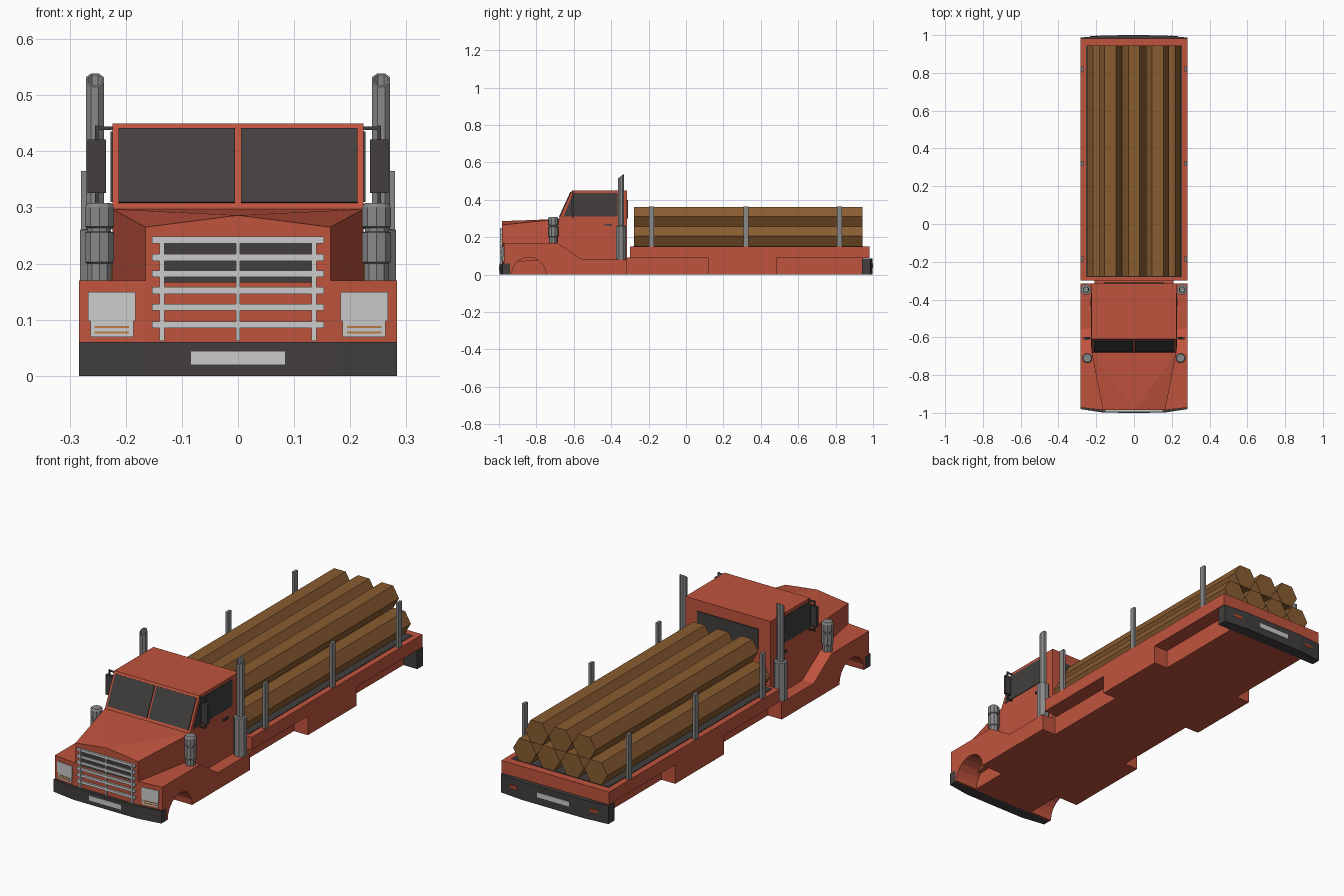
import bpy, bmesh, math
from mathutils import Vector

if "Cube" in bpy.data.objects:
    bpy.data.objects.remove(bpy.data.objects["Cube"])


def material(name, rgb):
    m = bpy.data.materials.new(name)
    m.diffuse_color = (*rgb, 1)
    m.use_nodes = True
    m.node_tree.nodes["Principled BSDF"].inputs["Base Color"].default_value = m.diffuse_color
    return m


RED = material("red paint", (0.53, 0.088, 0.048))
DARK = material("dark grey", (0.054, 0.049, 0.048))
BROWN = material("log brown", (0.25, 0.107, 0.030))
LIGHT = material("light grey", (0.60, 0.60, 0.60))
STEEL = material("steel grey", (0.25, 0.25, 0.25))
ORANGE = material("orange", (0.50, 0.21, 0.05))
LAMP = material("lamp red", (0.45, 0.06, 0.02))


def finish(bm, name, mat, mirror=False):
    bmesh.ops.recalc_face_normals(bm, faces=bm.faces)
    me = bpy.data.meshes.new(name)
    bm.to_mesh(me)
    bm.free()
    me.materials.append(mat)
    ob = bpy.data.objects.new(name, me)
    bpy.context.collection.objects.link(ob)
    if mirror:
        ob.modifiers.new("mirror", 'MIRROR').use_mirror_merge = False
    return ob


def prism(name, pts, vec, mat, mirror=False):
    """Planar outline in 3D, pushed along vec."""
    bm = bmesh.new()
    a = [bm.verts.new(p) for p in pts]
    b = [bm.verts.new(Vector(p) + Vector(vec)) for p in pts]
    bm.faces.new(a)
    bm.faces.new(b[::-1])
    for i in range(len(a)):
        j = (i + 1) % len(a)
        bm.faces.new((a[i], b[i], b[j], a[j]))
    return finish(bm, name, mat, mirror)


def side_prism(name, x0, x1, yz, mat, mirror=False):
    return prism(name, [(x0, y, z) for y, z in yz], (x1 - x0, 0, 0), mat, mirror)


def box(name, x, y, z, mat, mirror=False):
    pts = [(x[0], y[0], z[0]), (x[1], y[0], z[0]), (x[1], y[1], z[0]), (x[0], y[1], z[0])]
    return prism(name, pts, (0, 0, z[1] - z[0]), mat, mirror)


def lathe(name, x, y, prof, mat, sides=8, slant=0):
    """Turned part from (radius, z) points; slant tips the highest points back."""
    bm = bmesh.new()
    top = max(z for _, z in prof)
    rings = []
    for r, z in prof:
        ring = []
        for k in range(sides):
            t = 2 * math.pi * (k + 0.5) / sides
            dy = r * math.sin(t)
            ring.append(bm.verts.new((x + r * math.cos(t), y + dy, z + (slant * dy if z == top else 0))))
        rings.append(ring)
    for a, b in zip(rings, rings[1:]):
        for k in range(sides):
            j = (k + 1) % sides
            bm.faces.new((a[k], a[j], b[j], b[k]))
    bm.faces.new(rings[0][::-1])
    bm.faces.new(rings[-1])
    return finish(bm, name, mat, True)


W = 0.283     # half width of truck
HX = 0.165    # half width of nose
CX = 0.224    # half width of cab

# Lower front body: middle block and fenders with wheel arches
side_prism("front_body_core", -HX, HX, [(-.94, 0), (-.94, .06), (-.985, .06), (-.985, .17), (-.69, .17),
           (-.555, .08), (-.315, .08), (-.315, 0)], RED)
arch = [(-.84 + .092 * math.cos(math.pi * i / 10), .092 * math.sin(math.pi * i / 10)) for i in range(11)]
fender = side_prism("fender", HX, W, [(-.94, 0), (-.94, .06), (-.985, .06), (-.985, .17), (-.69, .17),
                    (-.555, .08), (-.315, .08), (-.315, 0)] + arch, RED, True)
for v in fender.data.vertices:      # nose sweeps back at the corners
    if v.co.y < -.97 and v.co.x > .2:
        v.co.y = -.972

# Hood, faceted hull widening to the cab
bm = bmesh.new()
for p in [(0, -.985, .286), (HX, -.985, .265), (HX, -.985, .062), (CX, -.68, .297), (CX, -.68, .085)]:
    for s in ((1, -1) if p[0] else (1,)):
        bm.verts.new((p[0] * s, p[1], p[2]))
bmesh.ops.convex_hull(bm, input=bm.verts)
finish(bm, "hood", RED)

# Cab with windows and door handles
side_prism("cab", -CX, CX, [(-.68, .08), (-.68, .297), (-.61, .45), (-.315, .45), (-.315, .08)], RED)


def slope_y(z):
    return -.68 + (z - .297) * .07 / .153


prism("windshield_pane", [(x, slope_y(z), z) for x, z in ((.005, .308), (.213, .308), (.213, .44), (.005, .44))],
      (0, -.004, .002), DARK, True)
side_prism("side_window", CX - .003, CX + .003, [(-.655, .31), (-.602, .435), (-.365, .435), (-.365, .31)], DARK, True)
box("rear_window", (-.16, .16), (-.318, -.311), (.30, .398), DARK)
box("door_handle", (CX - .002, CX + .006), (-.435, -.395), (.262, .271), DARK, True)

# Side mirrors on a bracket
box("mirror", (.235, .268), (-.612, -.598), (.326, .421), DARK, True)
box("mirror_post", (.249, .255), (-.608, -.602), (.30, .446), DARK, True)
for z in (.303, .441):
    box("mirror_arm", (CX - .01, .255), (-.608, -.602), (z - .003, z + .003), DARK, True)

# Grille: dark opening, bars and uprights
box("grille_opening", (-.132, .132), (-.988, -.98), (.166, .242), DARK)
for z in (.242, .211, .182, .152, .122, .091):
    box("grille_bar", (-.153, .153), (-.994, -.98), (z - .006, z + .006), LIGHT)
box("grille_upright", (.131, .140), (-.995, -.98), (.062, .248), LIGHT, True)
box("grille_centre_upright", (-.004, .004), (-.995, -.98), (.062, .248), LIGHT)


def nose_plate(name, x, z, out, mat):
    """Plate following the swept fender front."""
    fy = lambda x: -.985 + (x - HX) * .013 / (W - HX)
    prism(name, [(a, fy(a) + .003, b) for a, b in
          ((x[0], z[0]), (x[1], z[0]), (x[1], z[1]), (x[0], z[1]))], (0, -.003 - out, 0), mat, True)


# Headlights with orange turn signals
nose_plate("headlight", (.183, .267), (.098, .149), .003, LIGHT)
nose_plate("headlight_lower", (.186, .263), (.069, .098), .003, LIGHT)
for z in (.077, .087):
    nose_plate("turn_signal", (.194, .256), (z - .002, z + .002), .005, ORANGE)


def bumper(name, s, inner, corner, mid, height):
    pts = [(-W, inner), (-W, corner), (-HX, mid), (HX, mid), (W, corner), (W, inner)]
    prism(name, [(x, y * s, 0) for x, y in pts], (0, 0, height), DARK)


# Bumpers with blank plates and tail lamps
bumper("front_bumper", -1, .94, .98, .998, .06)
bumper("rear_bumper", 1, .942, .987, .998, .087)
box("front_plate", (-.084, .084), (-1, -.99), (.020, .043), LIGHT)
box("rear_plate", (-.084, .084), (.99, 1), (.035, .058), LIGHT)
prism("tail_lamp", [(.19, .992, .040), (.23, .988, .040), (.23, .988, .054), (.19, .992, .054)],
      (0, .006, 0), LAMP, True)

# Rear frame, side boxes, bed and dark bed floor
box("rear_frame", (-.21, .21), (-.32, .945), (0, .092), RED)
box("side_box", (.20, W), (.12, .485), (0, .09), RED, True)
box("bed", (-W, W), (-.30, .982), (.09, .15), RED)
box("bed_floor", (-.255, .255), (-.28, .945), (.147, .153), DARK)
for y in (-.185, .32, .82):
    box("bed_stake", (.267, .280), (y - .013, y + .013), (.145, .365), STEEL, True)

# Stacked six-sided logs
R = .0607
for row, (count, z) in enumerate(((4, .2055), (3, .3095))):
    for i in range(count):
        x = (i - (count - 1) / 2) * .125
        prism("log", [(x + R * math.cos(k * math.pi / 3), -.278, z + R * math.sin(k * math.pi / 3))
                      for k in range(6)], (0, 1.222, 0), BROWN)

# Exhaust stacks with slanted open tips
lathe("exhaust_stack", .255, -.347, [(.029, .08), (.029, .26), (.0175, .262), (.0175, .527), (.0135, .527),
      (.0135, .47)], STEEL, 8, .75)
# Air cleaners beside the hood
lathe("air_cleaner", .247, -.71, [(.023, .165), (.023, .200), (.027, .203), (.027, .255), (.022, .257),
      (.022, .263), (.027, .266), (.027, .300), (.022, .308)], STEEL, 10)
